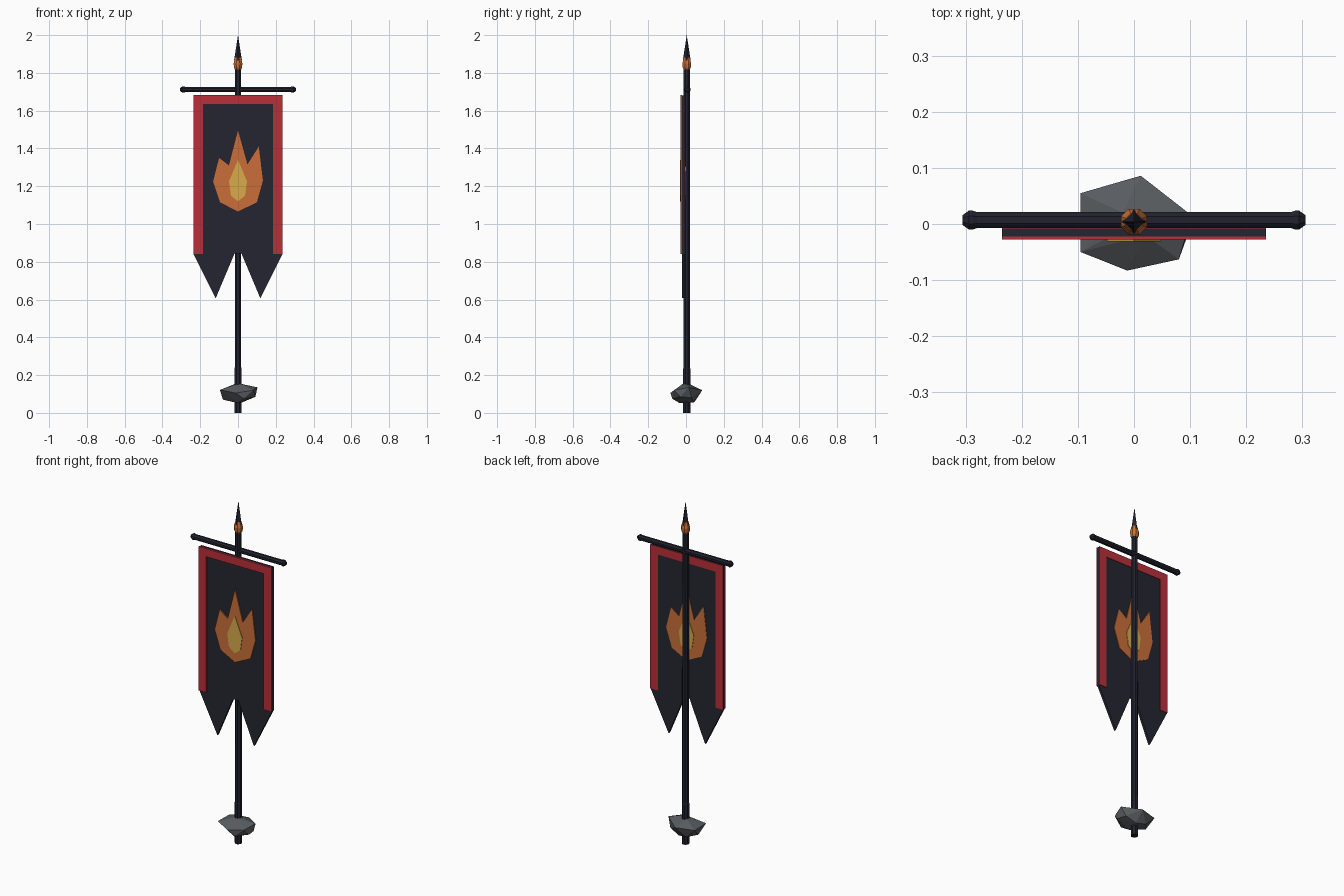
import bpy, bmesh, math
from mathutils import Matrix

if "Cube" in bpy.data.objects:
    bpy.data.objects.remove(bpy.data.objects["Cube"])


def srgb(r, g, b):
    f = lambda c: c / 12.92 if c <= 0.04045 else ((c + 0.055) / 1.055) ** 2.4
    return tuple(f(c / 255) for c in (r, g, b)) + (1.0,)


def material(name, rgb):
    m = bpy.data.materials.new(name)
    m.diffuse_color = srgb(*rgb)
    m.use_nodes = True
    m.node_tree.nodes["Principled BSDF"].inputs["Base Color"].default_value = m.diffuse_color
    return m


CLOTH = material("dark cloth", (37, 37, 49))
WOOD = material("dark pole", (33, 34, 46))
RED = material("red trim", (186, 47, 57))
ORANGE = material("flame orange", (202, 111, 56))
YELLOW = material("flame yellow", (216, 171, 76))
STONE = material("grey stone", (87, 91, 95))


def add(name, bm, mat):
    bmesh.ops.recalc_face_normals(bm, faces=bm.faces)
    me = bpy.data.meshes.new(name)
    bm.to_mesh(me)
    bm.free()
    me.materials.append(mat)
    ob = bpy.data.objects.new(name, me)
    bpy.context.collection.objects.link(ob)
    return ob


# Extrude an (x, z) outline from y0 to y1
def plate(name, outline, y0, y1, mat):
    bm = bmesh.new()
    face = bm.faces.new([bm.verts.new((x, y0, z)) for x, z in outline])
    ext = bmesh.ops.extrude_face_region(bm, geom=[face])
    verts = [v for v in ext["geom"] if isinstance(v, bmesh.types.BMVert)]
    bmesh.ops.translate(bm, verts=verts, vec=(0, y1 - y0, 0))
    return add(name, bm, mat)


# Turn a (radius, height) profile around z
def lathe(name, profile, sides, mat, y=0.0, twist=0.0, matrix=None):
    bm = bmesh.new()
    rings = []
    for r, z in profile:
        n = 1 if r == 0 else sides
        rings.append([bm.verts.new((r * math.cos(twist + math.tau * i / sides),
                                    r * math.sin(twist + math.tau * i / sides), z))
                      for i in range(n)])
    for a, b in zip(rings, rings[1:]):
        for i in range(sides):
            j = (i + 1) % sides
            quad = [a[i % len(a)], a[j % len(a)], b[j % len(b)], b[i % len(b)]]
            bm.faces.new(list(dict.fromkeys(quad)))
    for ring in (rings[0], rings[-1]):
        if len(ring) > 1:
            bm.faces.new(ring)
    if matrix:
        bm.transform(matrix)
    bm.transform(Matrix.Translation((0, y, 0)))
    return add(name, bm, mat)


PY = 0.004
EIGHTH = math.pi / 8

# Pole with a thicker grip at the foot
lathe("pole", [(0.0205, 0), (0.0205, 0.235), (0.0185, 0.24), (0.0175, 1.83)],
      8, WOOD, PY, EIGHTH)

# Finial: collar and four-sided spike
lathe("finial_collar", [(0.014, 1.81), (0.023, 1.828), (0.025, 1.85), (0.016, 1.882)],
      8, ORANGE, PY, EIGHTH)
lathe("spear_tip", [(0.021, 1.865), (0, 2.0)], 4, WOOD, PY)

# Crossbar with faceted end knobs
lathe("crossbar",
      [(0.009, -0.306), (0.0185, -0.294), (0.0185, -0.288), (0.0155, -0.28),
       (0.0155, 0.28), (0.0185, 0.288), (0.0185, 0.294), (0.009, 0.306)],
      8, WOOD, 0.007, EIGHTH,
      Matrix.Translation((0, 0, 1.712)) @ Matrix.Rotation(math.pi / 2, 4, "Y"))

# Swallow-tailed banner
FRONT, BACK = -0.022, -0.008
half = [(0.235, 1.68), (0.235, 0.84), (0.118, 0.607), (0.018, 0.845)]
plate("banner_cloth", half + [(-x, z) for x, z in reversed(half)], FRONT, BACK, CLOTH)

# Trim and flame on both faces; the back is the front turned round
flame = [(0, 1.495), (0.05, 1.315), (0.11, 1.41), (0.132, 1.23), (0.1, 1.115),
         (0, 1.066), (-0.095, 1.115), (-0.132, 1.225), (-0.1, 1.35), (-0.048, 1.31)]
core = [(0, 1.34), (0.048, 1.225), (0.037, 1.15), (0, 1.12), (-0.037, 1.15), (-0.048, 1.225)]
a, b = 0.235, 0.186
trim = [(-a, 1.682), (a, 1.682), (a, 0.84), (b, 0.84), (b, 1.635),
        (-b, 1.635), (-b, 0.84), (-a, 0.84)]
for side, y, s in (("front", FRONT, -1), ("back", BACK, 1)):
    t = 0.006 if s < 0 else 0.003
    turn = lambda pts: [(-s * x, z) for x, z in pts]
    plate(side + "_trim", turn(trim), y, y + s * t, RED)
    plate(side + "_flame", turn(flame), y, y + s * t, ORANGE)
    plate(side + "_flame_core", turn(core), y, y + s * (t + 0.003), YELLOW)

# Rough stone around the foot, as a convex hull
bm = bmesh.new()
for p in [(-0.095, 0.055, 0.12), (0.012, 0.086, 0.12), (0.08, 0.03, 0.08),
          (0.103, 0.015, 0.135), (0.092, -0.03, 0.085), (0.08, -0.063, 0.12),
          (-0.012, -0.083, 0.105), (-0.095, -0.05, 0.122), (-0.08, 0.0, 0.07),
          (0.0, 0.0, 0.157), (0.02, -0.02, 0.152), (-0.02, 0.02, 0.152),
          (0.0, -0.035, 0.052), (0.02, 0.04, 0.055), (-0.04, 0.05, 0.065),
          (0.03, -0.072, 0.075)]:
    bm.verts.new(p)
bmesh.ops.convex_hull(bm, input=bm.verts)
add("base_stone", bm, STONE)
